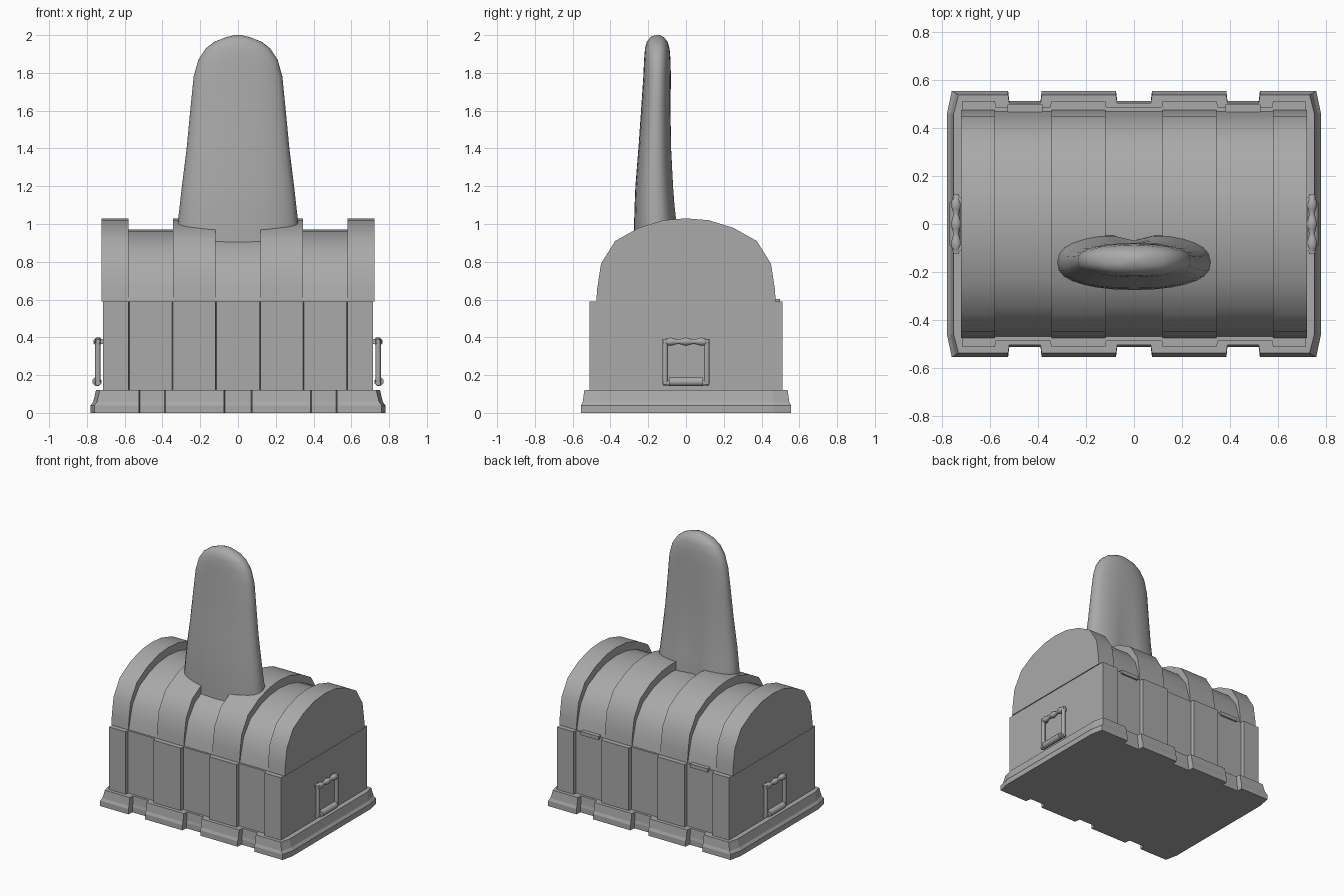
import bpy, math

if "Cube" in bpy.data.objects:
    bpy.data.objects.remove(bpy.data.objects["Cube"])

grey = bpy.data.materials.new("plain_grey")
grey.diffuse_color = (0.4, 0.4, 0.4, 1)
grey.use_nodes = True
grey.node_tree.nodes["Principled BSDF"].inputs["Base Color"].default_value = grey.diffuse_color


def loft(name, rings, angle=None):
    """Skin a list of equal-length closed rings and cap both ends."""
    n = len(rings[0])
    verts = [v for r in rings for v in r]
    faces = []
    for k in range(len(rings) - 1):
        a, b = k * n, (k + 1) * n
        faces += [(a + i, a + (i + 1) % n, b + (i + 1) % n, b + i) for i in range(n)]
    last = (len(rings) - 1) * n
    faces += [tuple(reversed(range(n))), tuple(range(last, last + n))]
    mesh = bpy.data.meshes.new(name)
    mesh.from_pydata(verts, [], faces)
    mesh.materials.append(grey)
    obj = bpy.data.objects.new(name, mesh)
    bpy.context.collection.objects.link(obj)
    bpy.ops.object.select_all(action='DESELECT')
    obj.select_set(True)
    bpy.context.view_layer.objects.active = obj
    bpy.ops.object.mode_set(mode='EDIT')
    bpy.ops.mesh.select_all(action='SELECT')
    bpy.ops.mesh.normals_make_consistent(inside=False)
    bpy.ops.object.mode_set(mode='OBJECT')
    if angle:
        bpy.ops.object.shade_smooth_by_angle(angle=math.radians(angle))
    return obj


def box(name, x0, x1, y0, y1, z0, z1):
    ring = [(x0, y0), (x1, y0), (x1, y1), (x0, y1)]
    return loft(name, [[(x, y, z) for x, y in ring] for z in (z0, z1)])


def four_way(quarter):
    """Mirror a +x +y outline (from x=0 side outward) into a closed loop."""
    half = quarter + [(x, -y) for x, y in reversed(quarter)]
    return half + [(-x, y) for x, y in reversed(half)]


# Plinth with notches and a stepped moulding
def plinth_ring(z, d):
    e, w, s = 0.555 - d * 0.6, 0.512 - d * 0.3, 0.78 - d
    q = [(0.07, w), (0.075, e), (0.385, e), (0.39, w), (0.52, w),
         (0.525, e), (s - 0.02, e), (s, 0.46)]
    return [(x, y, z) for x, y in four_way(q)]


loft("plinth", [plinth_ring(z, d) for z, d in
                ((0, 0), (0.04, 0), (0.06, 0.014), (0.12, 0.028))])

# Chest body with raised vertical straps
strap, panel = 0.512, 0.485
body_q = [(0.115, panel), (0.12, strap), (0.345, strap), (0.35, panel),
          (0.575, panel), (0.58, strap), (0.715, strap)]
loft("chest_body", [[(x, y, z) for x, y in four_way(body_q)] for z in (0.12, 0.59)])


# Rounded lid: recessed core plus raised bands
def arch(name, x0, x1, half):
    pts = half + [(-y, z) for y, z in reversed(half[:-1])]
    return loft(name, [[(x, y, z) for y, z in pts] for x in (x0, x1)], 40)


core = [(0.47, 0.59), (0.455, 0.66), (0.425, 0.765), (0.345, 0.87),
        (0.225, 0.93), (0.11, 0.96), (0, 0.97)]
band = [(0.475, 0.59), (0.47, 0.66), (0.45, 0.79), (0.375, 0.91),
        (0.25, 0.98), (0.12, 1.02), (0, 1.03)]
arch("lid_core", -0.71, 0.71, core)
for x0, x1 in ((-0.722, -0.58), (-0.345, -0.118), (0.118, 0.345), (0.58, 0.722)):
    arch("lid_band", x0, x1, band)

# Rear hinges
for s in (-1, 1):
    box("hinge", s * 0.455 - 0.073, s * 0.455 + 0.073, 0.44, 0.498, 0.575, 0.602)

# Tall tongue: z, half width, front y, back y
sections = [(0.84, 0.32, -0.275, -0.035), (1.0, 0.32, -0.275, -0.04),
            (1.1, 0.308, -0.272, -0.052), (1.2, 0.297, -0.268, -0.06),
            (1.4, 0.272, -0.252, -0.072), (1.6, 0.253, -0.238, -0.078),
            (1.78, 0.235, -0.226, -0.08), (1.87, 0.21, -0.222, -0.082),
            (1.93, 0.17, -0.217, -0.087), (1.965, 0.125, -0.207, -0.098),
            (1.99, 0.06, -0.188, -0.118), (2.0, 0.018, -0.16, -0.14)]
rings = []
for z, w, f, b in sections:
    groove = 0.035 * max(0, (1.75 - z) / 0.9)
    ring = []
    for i in range(28):
        a = math.tau * i / 28
        c, s = math.cos(a), math.sin(a)
        x = w * math.copysign(abs(c) ** 0.9, c)
        y = (f + b) / 2 + (b - f) / 2 * math.copysign(abs(s) ** 0.8, s)
        if s > 0:
            y -= groove * math.exp(-(x / 0.07) ** 2)
        ring.append((x, y, z))
    rings.append(ring)
loft("tongue", rings, 60)


# Side handles: square ring with a thick grip and a wavy top bar
def bar(name, x, path, radii, along_y):
    rings = []
    for (y, z), r in zip(path, radii):
        ring = []
        for i in range(8):
            a = math.tau * (i + 0.5) / 8
            p, q = r * math.cos(a), r * math.sin(a)
            ring.append((x + p, y, z + q) if along_y else (x + p, y + q, z))
        rings.append(ring)
    loft(name, rings, 50)


for s in (-1, 1):
    x = s * 0.742
    for side in (-1, 1):
        bar("handle_upright", x, [(side * 0.11, 0.15), (side * 0.11, 0.39)],
            [0.015, 0.015], False)
    ys = [-0.123 + 0.246 * i / 12 for i in range(13)]
    bar("handle_top", x, [(y, 0.377) for y in ys],
        [0.018 + 0.006 * math.cos(math.tau * y / 0.082) for y in ys], True)
    bar("handle_grip", s * 0.747, [(-0.09, 0.165), (0.09, 0.165)], [0.025, 0.025], True)
    bar("handle_lower_bar", x, [(-0.123, 0.158), (0.123, 0.158)], [0.014, 0.014], True)
    for side in (-1, 1):
        box("handle_mount", min(s * 0.71, x), max(s * 0.71, x),
            side * 0.1 - 0.012, side * 0.1 + 0.012, 0.365, 0.39)
